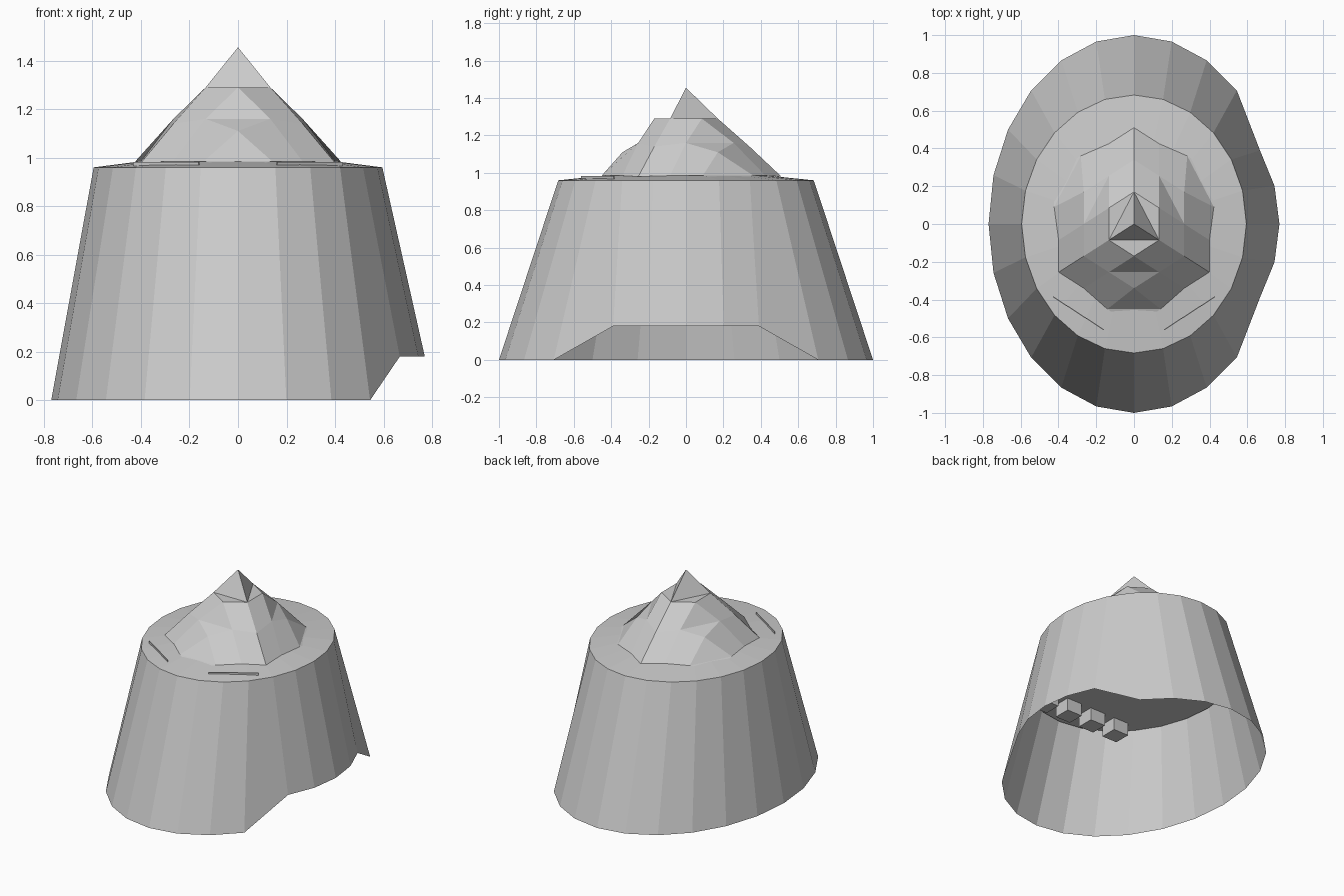
import bpy, math
from mathutils import Matrix

if "Cube" in bpy.data.objects:
    bpy.data.objects.remove(bpy.data.objects["Cube"])

N = 24

def make(name, verts, faces):
    me = bpy.data.meshes.new(name)
    me.from_pydata(verts, [], faces)
    me.validate()
    ob = bpy.data.objects.new(name, me)
    bpy.context.collection.objects.link(ob)
    return ob

def ellipse(rx, ry, z):
    return [(rx * math.cos(2 * math.pi * i / N), ry * math.sin(2 * math.pi * i / N), z)
            for i in range(N)]

def bridge(a, b, n):
    return [(a + i, a + (i + 1) % n, b + (i + 1) % n, b + i) for i in range(n)]

def box(name, loc, size, angle=0):
    v = [(x * size[0] / 2, y * size[1] / 2, z * size[2] / 2)
         for z in (-1, 1) for x, y in ((-1, -1), (1, -1), (1, 1), (-1, 1))]
    ob = make(name, v, bridge(0, 4, 4) + [(3, 2, 1, 0), (4, 5, 6, 7)])
    ob.matrix_world = Matrix.Translation(loc) @ Matrix.Rotation(angle, 4, 'Z')
    return ob

# Tapered shell, open below, with a raised notch in the rim on the +x side
rim = ellipse(0.77, 1.0, 0)
for i in (-2, -1, 0, 1, 2):
    x, y, z = rim[i]
    rim[i] = (x, y * 0.78, 0.18)
top = ellipse(0.595, 0.683, 0.96)
make("shell", rim + top, bridge(0, N, N))

# Shallow sloping top
make("shell_top", top + ellipse(0.40, 0.44, 0.985),
     bridge(0, N, N) + [tuple(range(N, 2 * N))])

# Inner floor fitted to the shell wall, seen from below
floor = []
for a, b in zip(rim, top):
    t = (0.685 - a[2]) / (b[2] - a[2])
    floor.append(((a[0] + (b[0] - a[0]) * t) * 0.985,
                  (a[1] + (b[1] - a[1]) * t) * 0.985, 0.685))
make("inner_floor", floor, [tuple(reversed(range(N)))])

# Faceted heap: three lozenge sides around the peak, each a 3 x 3 grid
edges = [(0, 0.17), (-0.133, -0.085), (0.133, -0.085)]
heights = {(0, 0): 1.455, (1, 0): 1.29, (1, 1): 1.29, (2, 0): 1.14, (2, 1): 1.16,
           (2, 2): 1.11, (3, 0): 0.98, (3, 1): 0.985, (3, 2): 0.985, (3, 3): 0.955}
verts, faces = [], []
for k in range(3):
    a, b = edges[k], edges[(k + 1) % 3]
    start = len(verts)
    for i in range(4):
        for j in range(4):
            s = 1.06 if min(i, j) > 1 and max(i, j) == 3 else 1
            verts.append(((a[0] * i + b[0] * j) * s, (a[1] * i + b[1] * j) * s,
                          heights[max(i, j), min(i, j)]))
    for i in range(3):
        for j in range(3):
            c = start + i * 4 + j
            # Cells on the lozenge diagonal fold across it
            if i == j:
                faces += [(c, c + 4, c + 1), (c + 4, c + 5, c + 1)]
            else:
                faces.append((c, c + 4, c + 5, c + 1))
make("heap", verts, faces)

# Thin slits near the front of the top
for s, side in ((1, "right"), (-1, "left")):
    box("slit_" + side, (s * 0.295, -0.472, 0.974), (0.32, 0.005, 0.016),
        s * math.atan2(0.175, 0.27))

# Small blocks hanging under the inner floor at the front
for i in range(4):
    box("block_%d" % (i + 1), (-0.3 + 0.2 * i, -0.55, 0.64), (0.12, 0.12, 0.09))
